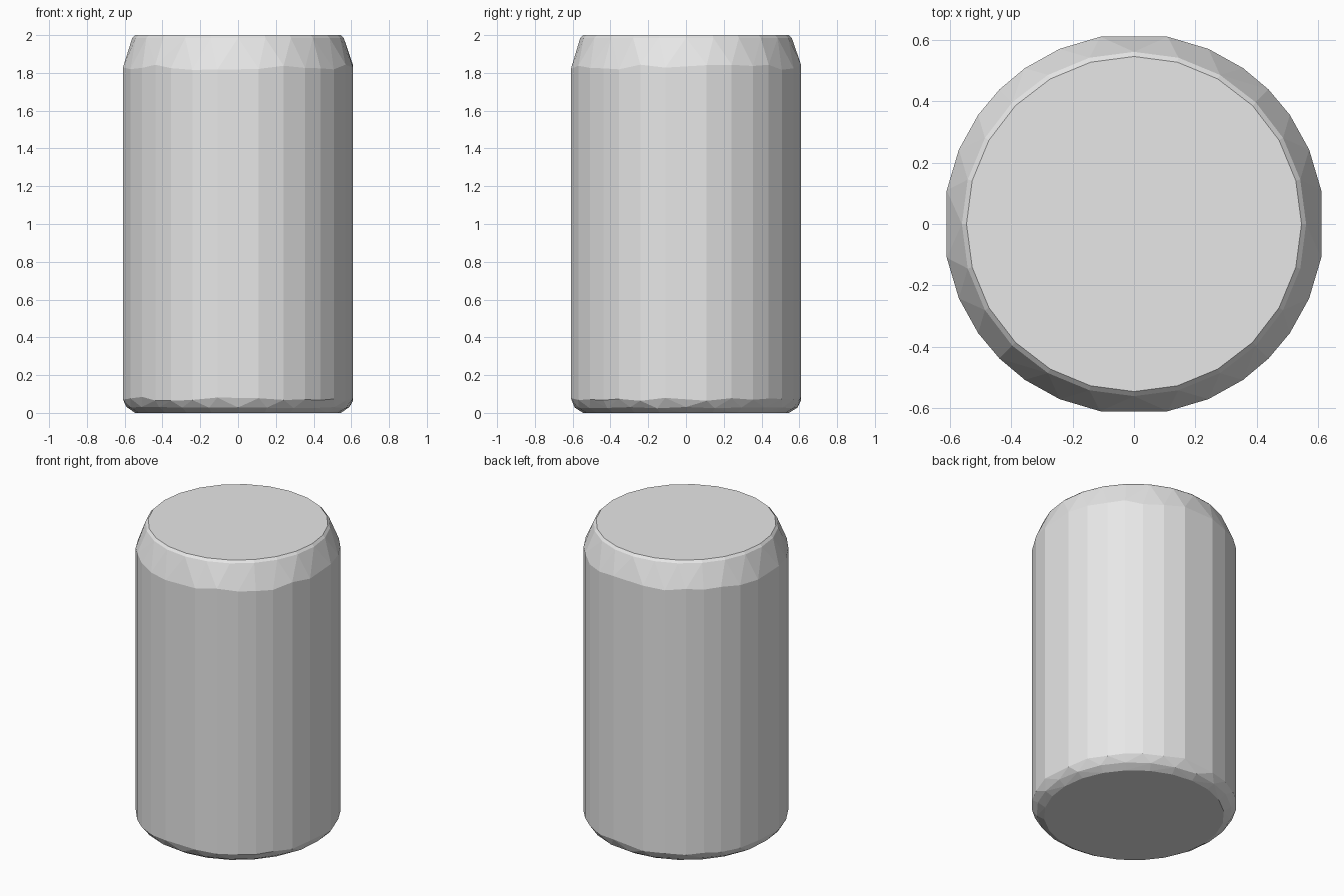
import bpy
import bmesh
import random
from math import sin, cos, radians

random.seed(4)

cube = bpy.data.objects.get("Cube")
if cube:
    bpy.data.objects.remove(cube, do_unlink=True)

# One plain grey for the whole can
grey = bpy.data.materials.new("plain grey")
grey.use_nodes = True
colour = (0.8, 0.8, 0.8, 1.0)
grey.diffuse_color = colour
grey.node_tree.nodes["Principled BSDF"].inputs["Base Color"].default_value = colour

# Uneven wall corners, repeated in each quarter
quarter = (10.2, 23, 35, 45, 55, 67, 79.8)
wall_angles = [q + 90 * k for k in range(4) for q in quarter]
rim_angles = [15 * k for k in range(24)]

bm = bmesh.new()


def ring(angles, radius, z, wobble=0.0):
    """Add a ring of points, with a little uneven height."""
    for a in angles:
        t = radians(a)
        bm.verts.new((radius * cos(t), radius * sin(t),
                      z + random.uniform(-wobble, wobble)))


# Bottom, rounded foot, straight wall, sloping shoulder, bevelled lip
ring(rim_angles, 0.545, 0.0)
ring(rim_angles, 0.59, 0.028, 0.004)
ring(wall_angles, 0.619, 0.075, 0.012)
ring(wall_angles, 0.619, 1.83, 0.014)
ring(rim_angles, 0.56, 1.985)
ring(rim_angles, 0.545, 2.0)

# The can is convex, so a hull closes it into uneven low-poly facets
bmesh.ops.convex_hull(bm, input=bm.verts[:])
loose = [v for v in bm.verts if not v.link_faces]
bmesh.ops.delete(bm, geom=loose, context="VERTS")
bmesh.ops.dissolve_limit(bm, angle_limit=radians(0.5),
                         verts=bm.verts[:], edges=bm.edges[:])
bmesh.ops.recalc_face_normals(bm, faces=bm.faces[:])

mesh = bpy.data.meshes.new("can_body")
bm.to_mesh(mesh)
bm.free()
mesh.materials.append(grey)
can = bpy.data.objects.new("can_body", mesh)
bpy.context.collection.objects.link(can)
